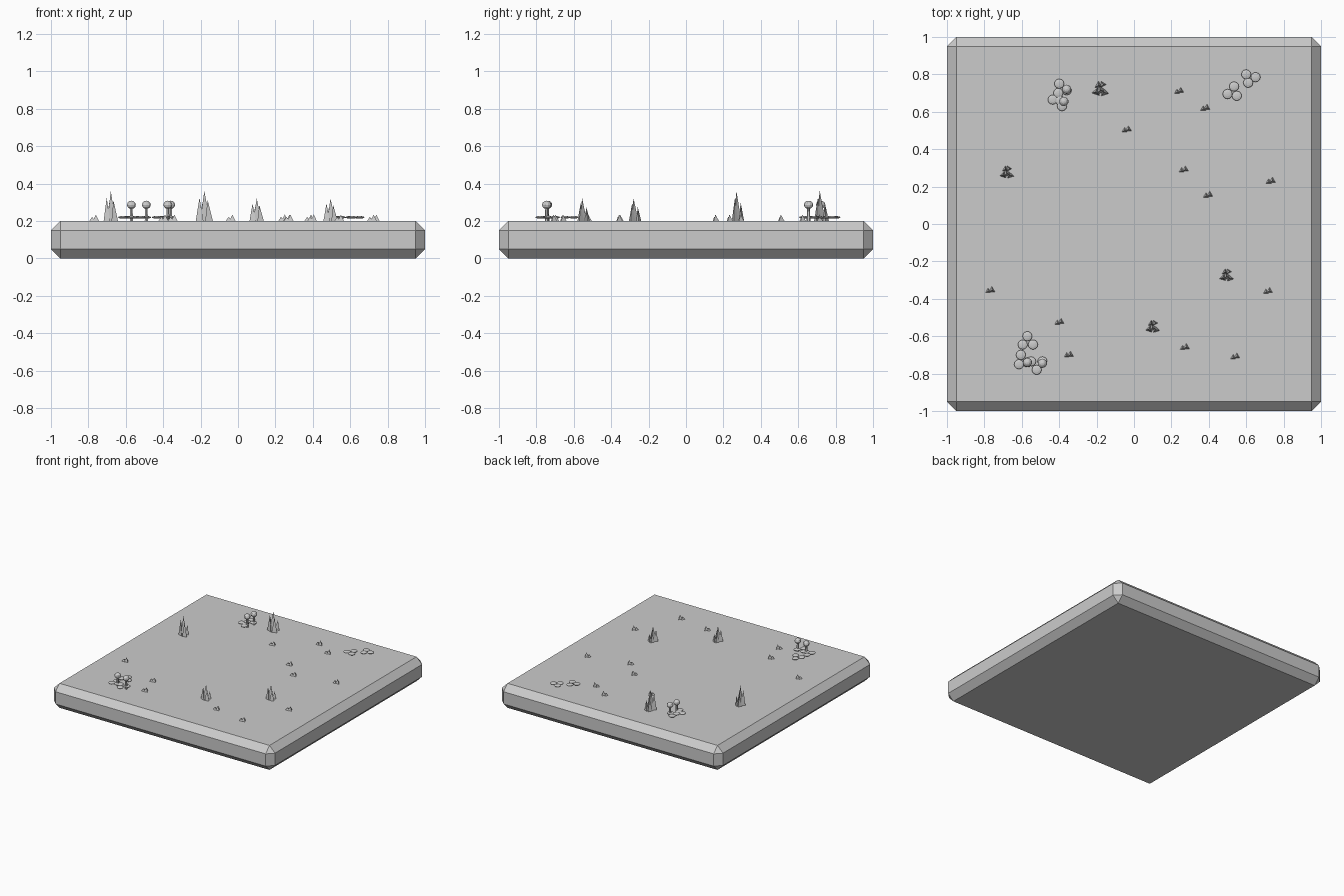
import bpy, bmesh, math
from mathutils import Matrix, Vector

if "Cube" in bpy.data.objects:
    bpy.data.objects.remove(bpy.data.objects["Cube"])

grey = bpy.data.materials.new("plain_grey")
grey.diffuse_color = (0.6, 0.6, 0.6, 1)
grey.use_nodes = True
grey.node_tree.nodes["Principled BSDF"].inputs["Base Color"].default_value = grey.diffuse_color
TOP = 0.2


def finish(name, bm):
    bmesh.ops.recalc_face_normals(bm, faces=bm.faces)
    me = bpy.data.meshes.new(name)
    bm.to_mesh(me)
    bm.free()
    me.materials.append(grey)
    ob = bpy.data.objects.new(name, me)
    bpy.context.collection.objects.link(ob)
    return ob


def spike(bm, x, y, r, h, lean=(0, 0), turn=0.0):
    """Three-sided pyramid with one corner towards the back."""
    ring = []
    for i in range(3):
        a = math.radians(90 + 120 * i) + turn
        ring.append(bm.verts.new((x + r * math.cos(a), y + r * math.sin(a), TOP - 0.002)))
    tip = bm.verts.new((x + lean[0], y + lean[1], TOP + h))
    bm.faces.new(ring[::-1])
    for i in range(3):
        bm.faces.new((ring[i], ring[(i + 1) % 3], tip))


def ball(bm, x, y, z, r, rz, u=8, v=6):
    m = Matrix.Translation((x, y, z)) @ Matrix.Diagonal((r, r, rz, 1))
    bmesh.ops.create_uvsphere(bm, u_segments=u, v_segments=v, radius=1, matrix=m)


def cyl(bm, x, y, z0, z1, r1, r2, n):
    bmesh.ops.create_cone(bm, cap_ends=True, segments=n, radius1=r1, radius2=r2, depth=z1 - z0,
                          matrix=Matrix.Translation((x, y, (z0 + z1) / 2)))


# ground slab with chamfered edges
bm = bmesh.new()
bmesh.ops.create_cube(bm, size=1, matrix=Matrix.Translation((0, 0, 0.1)) @ Matrix.Diagonal((2, 2, 0.2, 1)))
bmesh.ops.bevel(bm, geom=bm.edges[:], offset=0.05, segments=1, affect='EDGES')
finish("ground_slab", bm)

# flat ground patches
patches = [
    [(-0.23, 0.31), (-0.10, 0.23), (0.04, 0.37), (-0.04, 0.55), (-0.24, 0.44)],
    [(0.60, -0.33), (0.78, -0.25), (0.85, -0.10), (0.63, -0.10), (0.565, -0.21)],
]
for i, pts in enumerate(patches):
    bm = bmesh.new()
    bm.faces.new([bm.verts.new((x, y, TOP + 0.0004)) for x, y in pts])
    finish(f"ground_patch_{i + 1}", bm)

# small grass tufts
tufts = [(0.24, 0.71), (0.38, 0.62), (-0.04, 0.505), (0.265, 0.29), (0.395, 0.155), (0.73, 0.23),
         (-0.77, -0.355), (-0.4, -0.525), (-0.35, -0.70), (0.27, -0.66), (0.54, -0.71), (0.715, -0.36)]
bm = bmesh.new()
for x, y in tufts:
    spike(bm, x - 0.010, y - 0.004, 0.018, 0.022)
    spike(bm, x + 0.010, y + 0.002, 0.020, 0.034)
finish("grass_tufts", bm)

# tall pointed clusters: x, y, tallest height
clusters = [(-0.18, 0.715, 0.16, 1.2), (-0.68, 0.27, 0.16, 1.0),
            (0.495, -0.28, 0.12, 1.0), (0.10, -0.555, 0.12, 1.0)]
blades = [(0.0, 0.0, 0.026, 1.0, 0.0, 0.2), (-0.018, -0.008, 0.021, 0.78, -0.004, -0.3),
          (0.018, -0.010, 0.021, 0.70, -0.004, 0.3), (-0.008, 0.022, 0.019, 0.62, 0.0, 0.0),
          (0.010, 0.026, 0.017, 0.50, 0.006, 0.5)]
for i, (x, y, h, s) in enumerate(clusters):
    bm = bmesh.new()
    for dx, dy, r, f, lean, turn in blades:
        spike(bm, x + dx * s, y + dy * s, r * s, h * f, (lean, 0), turn)
    finish(f"tall_cluster_{i + 1}", bm)

# flat round pads just above the ground
pads = [(-0.57, -0.60), (-0.595, -0.645), (-0.54, -0.645), (-0.605, -0.70), (-0.615, -0.75),
        (-0.55, -0.735), (-0.57, -0.74), (-0.52, -0.78), (-0.49, -0.735),
        (-0.40, 0.75), (-0.36, 0.715), (-0.405, 0.70), (-0.435, 0.665), (-0.385, 0.63), (-0.395, 0.66),
        (0.60, 0.80), (0.65, 0.785), (0.61, 0.755), (0.535, 0.735), (0.50, 0.695), (0.55, 0.685)]
bm = bmesh.new()
for x, y in pads:
    ball(bm, x, y, 0.219, 0.026, 0.007, 12, 6)
finish("round_pads", bm)

# round-headed plants on short stems
for i, (x, y) in enumerate([(-0.57, -0.74), (-0.49, -0.745), (-0.36, 0.72), (-0.375, 0.655)]):
    bm = bmesh.new()
    cyl(bm, x, y, TOP, 0.275, 0.010, 0.007, 6)
    finish(f"plant_stem_{i + 1}", bm)
    bm = bmesh.new()
    ball(bm, x, y, 0.286, 0.025, 0.022, 10, 6)
    finish(f"plant_head_{i + 1}", bm)
